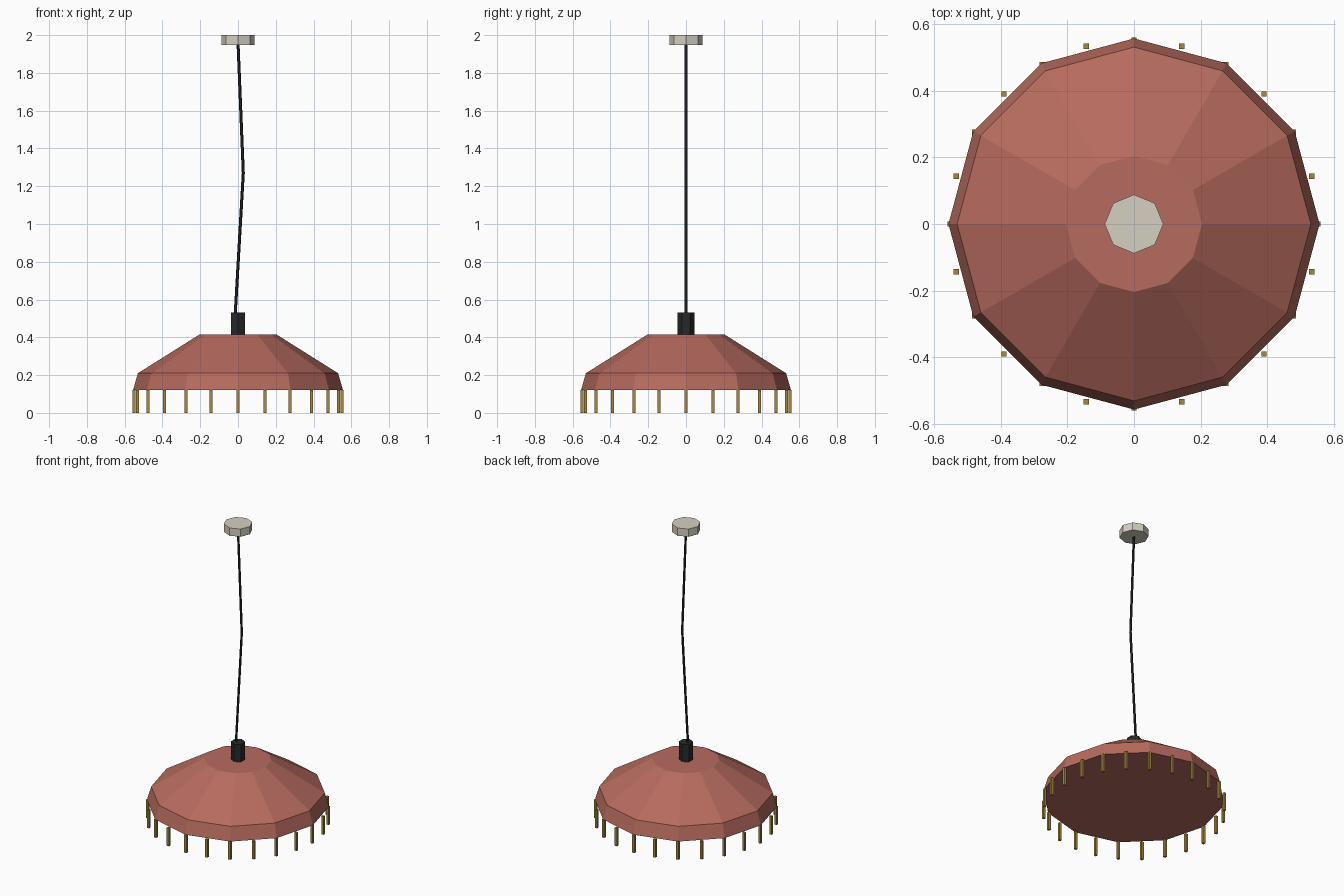
import bpy, bmesh, math
from mathutils import Vector

if "Cube" in bpy.data.objects:
    bpy.data.objects.remove(bpy.data.objects["Cube"])


def material(name, rgb):
    m = bpy.data.materials.new(name)
    m.diffuse_color = (*rgb, 1)
    m.use_nodes = True
    m.node_tree.nodes["Principled BSDF"].inputs["Base Color"].default_value = m.diffuse_color
    return m


TERRACOTTA = material("terracotta", (0.47, 0.147, 0.113))
BLACK = material("black", (0.022, 0.022, 0.023))
CREAM = material("cream", (0.66, 0.63, 0.53))
GOLD = material("gold", (0.40, 0.25, 0.05))


def loft(name, rings, mat):
    """Flat-faced tube through rings of points, capped at both ends."""
    bm = bmesh.new()
    rows = [[bm.verts.new(p) for p in ring] for ring in rings]
    n = len(rows[0])
    for a, b in zip(rows, rows[1:]):
        for i in range(n):
            j = (i + 1) % n
            bm.faces.new((a[i], a[j], b[j], b[i]))
    bm.faces.new(rows[0][::-1])
    bm.faces.new(rows[-1])
    bmesh.ops.recalc_face_normals(bm, faces=bm.faces)
    me = bpy.data.meshes.new(name)
    bm.to_mesh(me)
    bm.free()
    me.materials.append(mat)
    ob = bpy.data.objects.new(name, me)
    bpy.context.collection.objects.link(ob)
    return ob


def ring(r, z, n, x=0, y=0, turn=0):
    return [Vector((x + r * math.cos(turn + math.tau * i / n),
                    y + r * math.sin(turn + math.tau * i / n), z)) for i in range(n)]


# Twelve-sided shade with a steep lower band
loft("shade", [ring(r, z, 12) for r, z in ((0.556, 0.12), (0.53, 0.21), (0.204, 0.415))], TERRACOTTA)

# Hexagonal lamp holder on top of the shade
loft("lamp_holder", [ring(0.044, z, 6, turn=math.pi / 2) for z in (0.40, 0.532)], BLACK)

# Slightly bent hanging cord
loft("cord", [ring(0.008, z, 6, x) for x, z in ((-0.016, 0.50), (0.028, 1.27), (0.0, 1.96))], BLACK)

# Octagonal ceiling plate
loft("ceiling_plate", [ring(0.088, z, 8) for z in (1.948, 2.0)], CREAM)

# Fringe of square rods around the rim
for k in range(24):
    a = math.tau * k / 24
    x, y = 0.551 * math.cos(a), 0.551 * math.sin(a)
    loft(f"fringe_rod_{k + 1}", [ring(0.0115, z, 4, x, y, math.pi / 4) for z in (0.0, 0.122)], GOLD)
